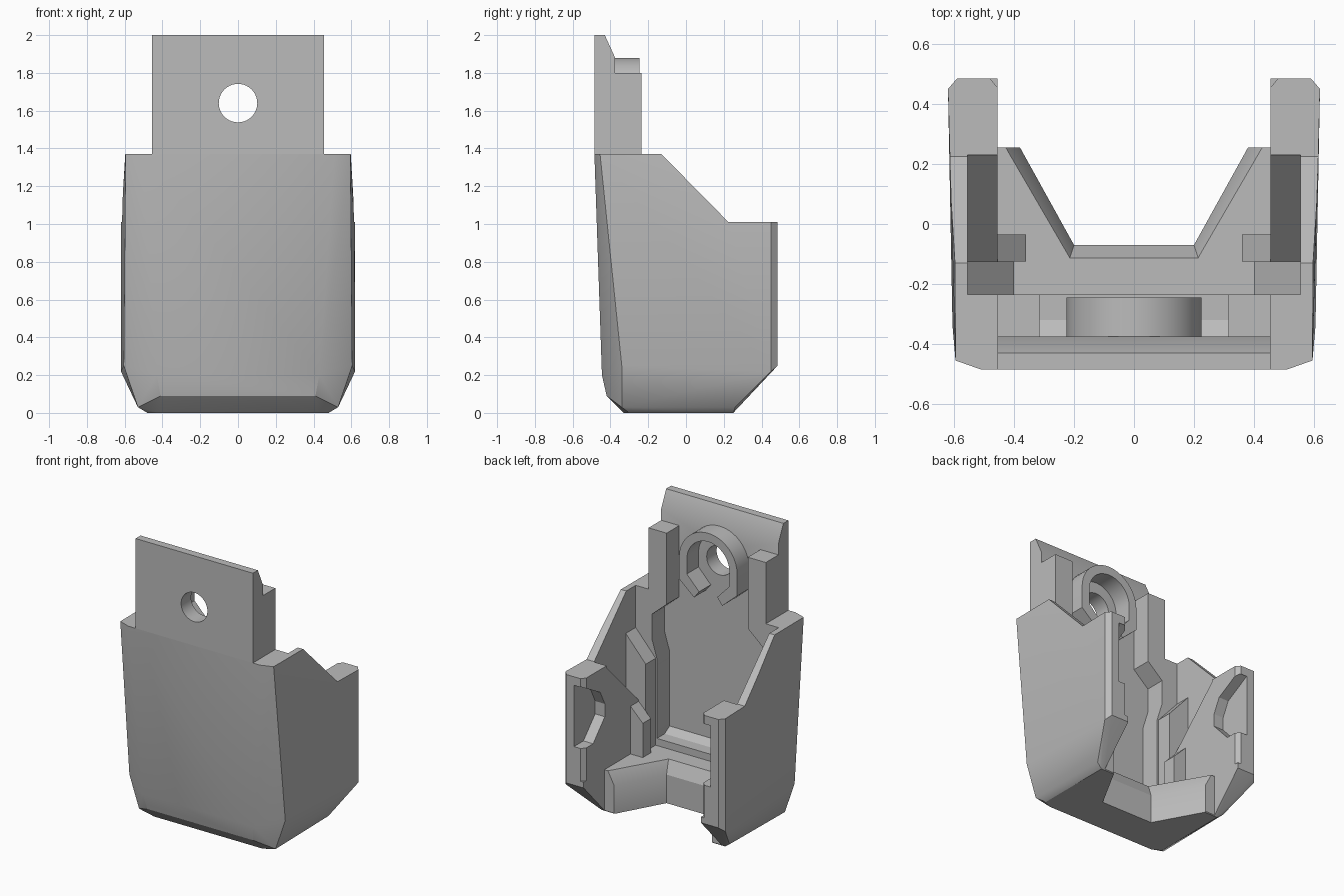
import bpy, bmesh, math
from mathutils import Vector

cube = bpy.data.objects.get("Cube")
if cube:
    bpy.data.objects.remove(cube, do_unlink=True)

# Single grey material
grey = bpy.data.materials.new("plain_grey")
grey.use_nodes = True
grey.diffuse_color = (0.5, 0.5, 0.5, 1)
grey.node_tree.nodes["Principled BSDF"].inputs["Base Color"].default_value = (0.5, 0.5, 0.5, 1)


def finish(name, bm):
    bmesh.ops.recalc_face_normals(bm, faces=bm.faces)
    mesh = bpy.data.meshes.new(name)
    bm.to_mesh(mesh)
    bm.free()
    mesh.materials.append(grey)
    ob = bpy.data.objects.new(name, mesh)
    bpy.context.collection.objects.link(ob)
    return ob


def loft(name, rings):
    """Solid through matching rings of 3D points."""
    bm = bmesh.new()
    rows = [[bm.verts.new(p) for p in ring] for ring in rings]
    n = len(rows[0])
    for low, high in zip(rows, rows[1:]):
        for i in range(n):
            j = (i + 1) % n
            bm.faces.new((low[i], low[j], high[j], high[i]))
    bm.faces.new(rows[0])
    bm.faces.new(rows[-1])
    return finish(name, bm)


def prism(name, pts, axis, start, end, side=1):
    """Profile extruded along an axis; side=-1 mirrors it in x."""
    place = {"x": lambda p, t: (t * side, p[0], p[1]),
             "y": lambda p, t: (p[0] * side, t, p[1]),
             "z": lambda p, t: (p[0] * side, p[1], t)}[axis]
    return loft(name, [[place(p, t) for p in pts] for t in (start, end)])


def mirrored(half):
    return half + [(-x, y) for x, y in reversed(half)]


def cut(target, cutter):
    cutter.hide_render = True
    mod = target.modifiers.new("cut", "BOOLEAN")
    mod.operation = "DIFFERENCE"
    mod.solver = "EXACT"
    mod.object = cutter
    bpy.context.view_layer.objects.active = target
    bpy.ops.object.modifier_apply(modifier=mod.name)
    bpy.data.objects.remove(cutter, do_unlink=True)


# Outer shell: convex body tapering at the front and bottom
half = [(.51, -.485, 1.37), (.595, -.455, 1.37), (.6, .45, 1.37), (.57, .485, 1.37),
        (.62, .45, 1.01), (.59, .485, 1.01), (.62, .45, .22), (.59, .485, .25),
        (.43, -.445, .2), (.605, -.34, .25), (.41, -.42, .09), (.53, -.34, .03),
        (.42, -.33, 0), (.48, -.3, 0), (.48, .25, 0), (.52, .26, .03)]
bm = bmesh.new()
for x, y, z in half:
    bm.verts.new((x, y, z))
    bm.verts.new((-x, y, z))
bmesh.ops.convex_hull(bm, input=bm.verts)
bmesh.ops.dissolve_limit(bm, angle_limit=0.01, verts=bm.verts, edges=bm.edges)
shell = finish("outer_shell", bm)

# Sloping shoulders, hollow inside, and flared opening in the floor
cut(shell, prism("shoulder_cutter", [(-.13, 1.37), (.225, 1.01), (.7, 1.01), (.7, 1.6), (-.13, 1.6)],
                 "x", -1, 1))
cut(shell, prism("hollow_cutter", mirrored([(.48, .7), (.48, .485), (.455, .455), (.455, .23),
                 (.555, .23), (.555, -.235), (.455, -.235), (.455, -.375)]), "z", .29, 1.6))
inner = mirrored([(.455, .7), (.455, .255), (.38, .255), (.2, -.07)])
outer = mirrored([(.455, .7), (.455, .255), (.43, .255), (.215, -.115)])
cut(shell, loft("floor_cutter", [[(x, y, z) for x, y in ring] for ring, z in
                ((inner, -.2), (inner, .2), (outer, .295), (outer, .4))]))
for s in (1, -1):
    cut(shell, prism("notch_cutter", [(.6, .95), (.48, .95), (.3, .85), (.25, .75), (.25, .66),
                     (.38, .52), (.6, .52)], "x", .4, .53, s))

# Front plate with a round hole
plate = prism("front_plate", [(-.485, 1.37), (-.485, 2), (-.43, 2), (-.375, 1.88), (-.375, 1.37)],
              "x", -.455, .455)
circle = [(.102 * math.cos(a * math.tau / 40), 1.64 + .102 * math.sin(a * math.tau / 40))
          for a in range(40)]
cut(plate, prism("hole_cutter", circle, "y", -.7, 0))


# Open collar behind the hole
def arch(r, low, foot):
    arc = [(r * math.cos(a * math.pi / 20), 1.655 + r * math.sin(a * math.pi / 20))
           for a in range(21)]
    return [(foot, low), (r, low + .1)] + arc + [(-r, low + .1), (-foot, low)]


collar = prism("hole_collar", arch(.225, 1.4, .11) + arch(.165, 1.45, .07)[::-1], "y", -.38, -.245)

# Step across the floor behind the front wall
step = prism("floor_step", [(-.385, .2), (-.385, .38), (-.32, .34), (-.235, .34), (-.235, .2)],
             "x", -.4, .4)
parts = [shell, plate, collar, step]

# Inner supports on both sides
for s, side in ((1, "left"), (-1, "right")):
    parts += [
        prism(side + "_post", [(.455, 1.8), (.315, 1.8), (.315, 1.3), (.43, 1.2), (.43, 1.03),
              (.39, .9), (.39, .25), (.455, .25)], "y", -.38, -.235, s),
        prism(side + "_post_foot", [(.56, 1.08), (.4, .9), (.4, .2), (.56, .2)],
              "y", -.24, -.125, s),
        prism(side + "_wall_panel", [(-.13, .63), (.235, 1.0), (.235, .2), (-.13, .2)],
              "x", .455, .56, s),
        prism(side + "_rib", [(.46, .63), (.36, .53), (.36, .2), (.46, .2)],
              "y", -.125, -.035, s)]

# Smooth shading with sharp edges kept
bpy.ops.object.select_all(action="DESELECT")
for ob in parts:
    ob.select_set(True)
bpy.context.view_layer.objects.active = shell
bpy.ops.object.shade_smooth_by_angle(angle=math.radians(25))
